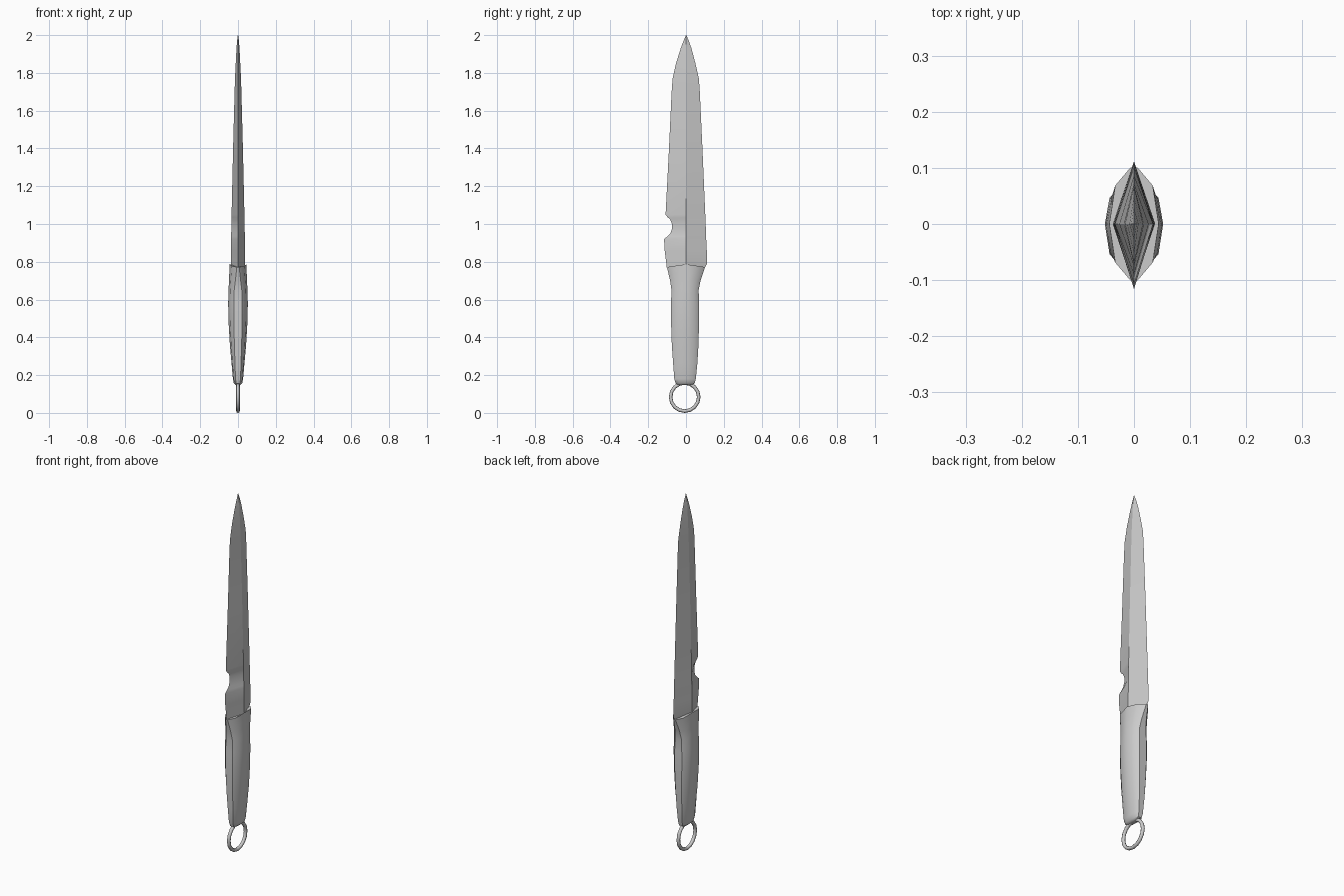
import bpy, bmesh, math
from mathutils import Matrix

if "Cube" in bpy.data.objects:
    bpy.data.objects.remove(bpy.data.objects["Cube"])


def loft(name, rings, smooth):
    # Skin closed rings of equal length and cap both ends
    bm = bmesh.new()
    loops = [[bm.verts.new(p) for p in ring] for ring in rings]
    n = len(loops[0])
    for a, b in zip(loops, loops[1:]):
        for i in range(n):
            j = (i + 1) % n
            bm.faces.new((a[i], a[j], b[j], b[i]))
    bm.faces.new(loops[0][::-1])
    bm.faces.new(loops[-1])
    bmesh.ops.remove_doubles(bm, verts=bm.verts, dist=0.0002)
    bmesh.ops.recalc_face_normals(bm, faces=bm.faces)
    return finish(name, bm, smooth)


def finish(name, bm, angle):
    mesh = bpy.data.meshes.new(name)
    bm.to_mesh(mesh)
    bm.free()
    ob = bpy.data.objects.new(name, mesh)
    bpy.context.collection.objects.link(ob)
    bpy.ops.object.select_all(action='DESELECT')
    ob.select_set(True)
    bpy.context.view_layer.objects.active = ob
    bpy.ops.object.shade_smooth_by_angle(angle=math.radians(angle))
    return ob


# Blade: diamond sections (z, back edge y, front edge y, half thickness)
blade = [
    (0.77, -0.102, 0.100, 0.038), (0.79, -0.104, 0.112, 0.038),
    (0.86, -0.113, 0.110, 0.037), (0.92, -0.116, 0.107, 0.036),
    (0.935, -0.098, 0.107, 0.036), (0.95, -0.083, 0.106, 0.036),
    (0.975, -0.074, 0.105, 0.035), (1.0, -0.074, 0.104, 0.035),
    (1.025, -0.084, 0.103, 0.034), (1.035, -0.097, 0.102, 0.034),
    (1.05, -0.108, 0.102, 0.034), (1.4, -0.090, 0.087, 0.026),
    (1.7, -0.076, 0.073, 0.018), (1.77, -0.071, 0.068, 0.016),
    (1.85, -0.053, 0.050, 0.012), (1.93, -0.028, 0.029, 0.008),
    (1.97, -0.013, 0.015, 0.005), (2.0, 0.0, 0.002, 0.001),
]
loft("blade", [[(0, lo, z), (t, 0, z), (0, hi, z), (-t, 0, z)]
               for z, lo, hi, t in blade], 25)

# Handle: faceted oval grip (z, back y, front y, half thickness, edge half width)
grip = [
    (0.148, -0.040, 0.032, 0.012, 0.006), (0.156, -0.055, 0.046, 0.022, 0.010),
    (0.18, -0.062, 0.052, 0.027, 0.013), (0.26, -0.068, 0.060, 0.034, 0.016),
    (0.36, -0.075, 0.066, 0.043, 0.019), (0.48, -0.079, 0.069, 0.050, 0.022),
    (0.58, -0.079, 0.069, 0.052, 0.022), (0.65, -0.077, 0.067, 0.050, 0.020),
    (0.70, -0.084, 0.077, 0.048, 0.014), (0.782, -0.101, 0.101, 0.044, 0.006),
]


def grip_ring(z, lo, hi, t, e):
    # The top rim dips toward the two edges
    dip = 0.010 if z > 0.75 else 0
    m = (t + e) / 2 + 0.22 * (t - e)
    half = [(e, lo, -dip), (m, lo * 0.68, -dip / 2), (t, 0, dip / 2),
            (m, hi * 0.68, -dip / 2), (e, hi, -dip)]
    return ([(x, y, z + d) for x, y, d in half]
            + [(-x, y, z + d) for x, y, d in half[::-1]])


loft("handle", [grip_ring(*g) for g in grip], 40)

# Lanyard ring: swept octagonal tube
bm = bmesh.new()
N, K, R, r = 16, 8, 0.0745, 0.0095
rows = []
for i in range(N):
    a = 2 * math.pi * i / N
    row = []
    for k in range(K):
        b = 2 * math.pi * k / K
        d = R + r * math.cos(b)
        row.append(bm.verts.new((r * math.sin(b), d * math.sin(a) - 0.007,
                                 0.084 - d * math.cos(a))))
    rows.append(row)
for i in range(N):
    p, q = rows[i], rows[(i + 1) % N]
    for k in range(K):
        bm.faces.new((p[k], p[(k + 1) % K], q[(k + 1) % K], q[k]))
bmesh.ops.recalc_face_normals(bm, faces=bm.faces)
finish("lanyard_ring", bm, 50)
